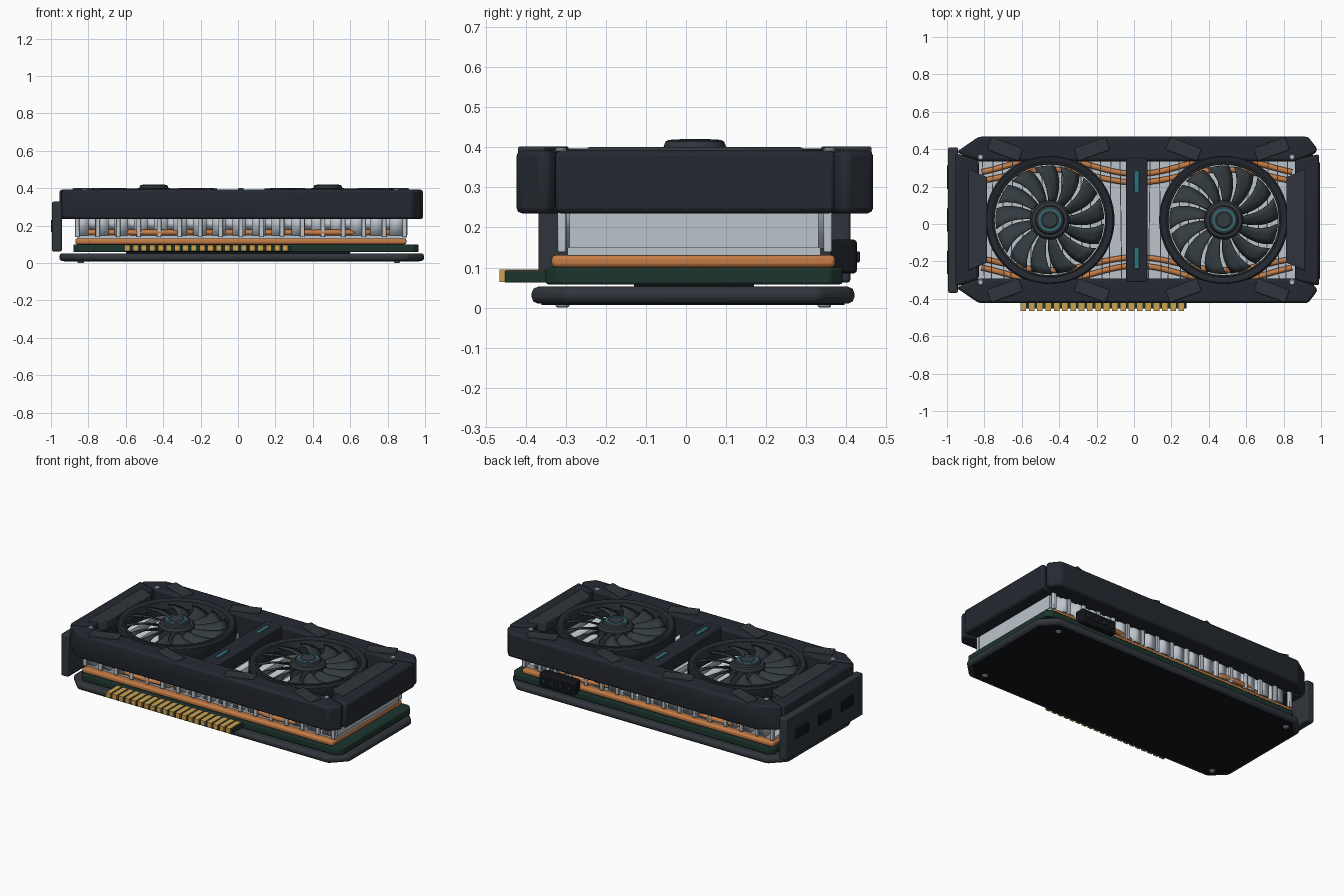
import bpy, bmesh, math
from mathutils import Matrix

if "Cube" in bpy.data.objects:
    bpy.data.objects.remove(bpy.data.objects["Cube"])

CX, CY = 0.015, 0.022   # centre of the cooler in plan


def mat(name, r, g, b):
    m = bpy.data.materials.new(name)
    m.diffuse_color = (r, g, b, 1)
    m.use_nodes = True
    m.node_tree.nodes["Principled BSDF"].inputs["Base Color"].default_value = m.diffuse_color
    return m


DARK = mat("dark_plastic", 0.018, 0.022, 0.03)
TRIM = mat("trim_plastic", 0.03, 0.036, 0.045)
BLADE = mat("blade_plastic", 0.034, 0.045, 0.052)
BLACK = mat("black", 0.006, 0.007, 0.009)
GREEN = mat("board_green", 0.012, 0.035, 0.027)
COPPER = mat("copper", 0.55, 0.2, 0.06)
GOLD = mat("gold", 0.62, 0.36, 0.08)
ALU = mat("aluminium", 0.5, 0.55, 0.6)
TEAL = mat("teal", 0.03, 0.16, 0.19)


def finish(name, bm, material, bevel=0, segs=2):
    bmesh.ops.recalc_face_normals(bm, faces=bm.faces)
    me = bpy.data.meshes.new(name)
    bm.to_mesh(me)
    bm.free()
    me.materials.append(material)
    ob = bpy.data.objects.new(name, me)
    bpy.context.collection.objects.link(ob)
    if bevel:
        b = ob.modifiers.new("bevel", 'BEVEL')
        b.width, b.segments, b.limit_method = bevel, segs, 'ANGLE'
    bpy.context.view_layer.objects.active = ob
    bpy.ops.object.select_all(action='DESELECT')
    ob.select_set(True)
    bpy.ops.object.shade_smooth_by_angle(angle=math.radians(35))
    return ob


def prism(name, pts, z0, z1, material, bevel=0, segs=2):
    bm = bmesh.new()
    face = bm.faces.new([bm.verts.new((x, y, z0)) for x, y in pts])
    ext = bmesh.ops.extrude_face_region(bm, geom=[face])
    for v in ext["geom"]:
        if isinstance(v, bmesh.types.BMVert):
            v.co.z = z1
    return finish(name, bm, material, bevel, segs)


def box(name, x0, x1, y0, y1, z0, z1, material, bevel=0):
    return prism(name, [(x0, y0), (x1, y0), (x1, y1), (x0, y1)], z0, z1, material, bevel)


def octagon(x0, x1, y0, y1, c):
    return [(x0 + c, y0), (x1 - c, y0), (x1, y0 + c), (x1, y1 - c),
            (x1 - c, y1), (x0 + c, y1), (x0, y1 - c), (x0, y0 + c)]


def lathe(name, profile, x, y, material, n=48, closed=True):
    bm = bmesh.new()
    rings = []
    for i in range(n):
        a = 2 * math.pi * i / n
        rings.append([bm.verts.new((x + r * math.cos(a), y + r * math.sin(a), z)) for r, z in profile])
    m = len(profile)
    for i in range(n):
        p, q = rings[i], rings[(i + 1) % n]
        for j in range(m if closed else m - 1):
            k = (j + 1) % m
            bm.faces.new((p[j], q[j], q[k], p[k]))
    if not closed:
        bm.faces.new([r[0] for r in rings])
        bm.faces.new([r[-1] for r in rings])
    return finish(name, bm, material)


def disc(name, x, y, r, z0, z1, material, n=20):
    e = min(0.004, (z1 - z0) / 3)
    return lathe(name, [(r - e, z0), (r, z0 + e), (r, z1 - e), (r - e, z1)], x, y, material, n, False)


# backplate, spacer and circuit board
prism("backplate", octagon(-0.955, 0.995, -0.385, 0.42, 0.09), 0.01, 0.052, TRIM, 0.016)
prism("backplate_skin", octagon(-0.93, 0.97, -0.36, 0.395, 0.085), 0.007, 0.012, BLACK)
box("board_spacer", -0.6, 0.6, -0.13, 0.17, 0.05, 0.062, BLACK)
prism("circuit_board", octagon(-0.88, 0.965, -0.35, 0.39, 0.03), 0.058, 0.1, GREEN, 0.006)
box("edge_connector", -0.605, 0.28, -0.452, -0.33, 0.062, 0.092, GREEN, 0.003)
for i in range(20):
    x = -0.607 + i * 0.0445
    box("contact_finger", x, x + 0.03, -0.465, -0.352, 0.064, 0.095, GOLD)
for x in (-0.84, 0.85):
    for y in (-0.308, 0.345):
        disc("backplate_screw", x, y, 0.017, 0.0, 0.014, ALU)
        
# copper base and aluminium fin stack
box("copper_base", -0.87, 0.9, -0.335, 0.372, 0.1, 0.131, COPPER, 0.01)
box("fin_base", -0.86, 0.9, -0.295, 0.335, 0.13, 0.15, ALU)
bm = bmesh.new()
path = []
for i in range(17):
    x = -0.87 + i * 0.105
    path += [(x, -0.305), (x + 0.072, -0.305), (x + 0.063, 0.348), (x + 0.114, 0.348)]
path = path[:-2]
row = [(bm.verts.new((x, y, 0.148)), bm.verts.new((x, y, 0.27))) for x, y in path]
for (a, b), (c, d) in zip(row, row[1:]):
    bm.faces.new((a, c, d, b))
fins = finish("folded_fins", bm, ALU)
fins.modifiers.new("thickness", 'SOLIDIFY').thickness = 0.007
box("fin_end_plate", 0.88, 0.905, -0.29, 0.33, 0.15, 0.26, ALU)
for i in range(17):
    x = -0.86 + i * 0.1095
    for y in (-0.32, 0.343):
        box("fin_edge_rib", x - 0.012, x + 0.012, y, y + 0.021, 0.138, 0.26, ALU, 0.004)

# heat pipes weaving through the fins
for s in (-1, 1):
    for off, amp in ((0.245, 0.085), (0.2, 0.07)):
        cu = bpy.data.curves.new("heat_pipe", 'CURVE')
        cu.dimensions, cu.bevel_depth, cu.bevel_resolution = '3D', 0.015, 2
        cu.use_fill_caps = True
        sp = cu.splines.new('POLY')
        sp.points.add(48)
        for k, p in enumerate(sp.points):
            t = k / 48 * 2 - 1
            y = off + amp * math.sin(abs(t) * math.pi / 1.13) ** 2
            p.co = (CX + 0.83 * t, CY + s * y, 0.163, 1)
        cu.materials.append(COPPER)
        bpy.context.collection.objects.link(bpy.data.objects.new("heat_pipe", cu))

# shroud: two long rails, two end caps and the centre bridge
Z0, Z1 = 0.235, 0.392
rail = [(-0.95, 0.385), (-0.83, 0.467), (0.93, 0.467), (0.982, 0.4),
        (0.968, 0.375), (0.86, 0.335), (-0.82, 0.335), (-0.9, 0.36)]
for s, nm in ((1, "back"), (-1, "front")):
    prism("shroud_rail_" + nm, [(x, CY + s * (y - CY)) for x, y in rail], Z0, Z1, DARK, 0.016)
    for i, (x, d) in enumerate(((-0.69, -1), (-0.225, 1), (0.265, -1), (0.735, 1))):
        a = s * d * math.radians(20)
        pts = []
        for u, v in ((-0.09, -0.036), (0.09, -0.036), (0.09, 0.036), (-0.09, 0.036)):
            pts.append((x + u * math.cos(a) - v * math.sin(a),
                        CY + s * 0.378 + u * math.sin(a) + v * math.cos(a)))
        prism("rail_accent", pts, 0.37, 0.402, TRIM, 0.005)
prism("shroud_cap_left", [(-0.955, -0.335), (-0.955, 0.38), (-0.83, 0.34), (-0.83, -0.295)], Z0, Z1, DARK, 0.014)
prism("shroud_cap_right", [(0.99, -0.33), (0.99, 0.374), (0.86, 0.345), (0.86, -0.3)], Z0, Z1, DARK, 0.014)
prism("end_trim_left", [(-0.885, -0.25), (-0.885, 0.294), (-0.785, 0.25), (-0.785, -0.206)], 0.34, 0.4, TRIM, 0.006)
prism("end_trim_right", [(0.915, -0.25), (0.915, 0.294), (0.815, 0.25), (0.815, -0.206)], 0.34, 0.4, TRIM, 0.006)
box("centre_bridge", -0.042, 0.072, -0.31, 0.355, 0.3, 0.394, DARK, 0.008)
for y in (-0.182, 0.228):
    box("light_strip", 0.001, 0.029, y - 0.058, y + 0.058, 0.385, 0.401, TEAL, 0.003)
for x in (-0.82, 0.845):
    for y in (-0.312, 0.358):
        disc("shroud_screw", x, y, 0.015, 0.38, 0.398, ALU)


# fans
def blades(x0, y0, count=13):
    bm = bmesh.new()
    for b in range(count):
        base = 2 * math.pi * b / count
        grid = []
        for i in range(6):
            t = i / 5
            r = 0.09 + 0.2 * t
            w = 0.034 + 0.078 * t          # chord widens outward
            line = []
            for j in range(4):
                u = j / 3 - 0.5
                a = base + 0.22 * t * t + u * w / r
                line.append(bm.verts.new((x0 + r * math.cos(a), y0 + r * math.sin(a),
                                          0.365 + 0.035 * u - 0.006 * (2 * u) ** 2)))
            grid.append(line)
        for i in range(5):
            for j in range(3):
                bm.faces.new((grid[i][j], grid[i + 1][j], grid[i + 1][j + 1], grid[i][j + 1]))
    ob = finish("fan_blades", bm, BLADE)
    m = ob.modifiers.new("thickness", 'SOLIDIFY')
    m.thickness, m.offset = 0.007, 0


for fx in (CX - 0.465, CX + 0.465):
    lathe("fan_ring", [(0.305, 0.3), (0.34, 0.3), (0.346, 0.31), (0.346, 0.385), (0.337, 0.397),
                       (0.318, 0.397), (0.305, 0.388)], fx, CY, DARK, 64)
    lathe("fan_inner_ring", [(0.295, 0.345), (0.307, 0.345), (0.307, 0.392), (0.301, 0.395), (0.295, 0.392)],
          fx, CY, BLADE, 64)
    blades(fx, CY)
    lathe("fan_hub", [(0.09, 0.27), (0.105, 0.28), (0.105, 0.385), (0.095, 0.398), (0.078, 0.401),
                      (0.073, 0.414), (0.066, 0.418)], fx, CY, TRIM, 40, False)
    lathe("hub_light_ring", [(0.05, 0.41), (0.06, 0.41), (0.06, 0.4195), (0.05, 0.4195)], fx, CY, TEAL, 40)
    disc("hub_cap", fx, CY, 0.042, 0.41, 0.42, BLADE, 32)

# rear bracket with three display ports
box("bracket", -0.994, -0.942, -0.368, 0.41, 0.062, 0.328, TRIM, 0.008)
for y in (-0.205, 0.022, 0.25):
    box("display_port", -1.0, -0.98, y - 0.063, y + 0.063, 0.165, 0.23, BLACK, 0.004)

# power connector on the back edge
box("power_socket", 0.49, 0.74, 0.36, 0.427, 0.085, 0.17, BLACK, 0.01)
for i in range(4):
    x = 0.525 + i * 0.06
    box("power_pin", x - 0.014, x + 0.014, 0.42, 0.434, 0.113, 0.14, DARK, 0.003)
